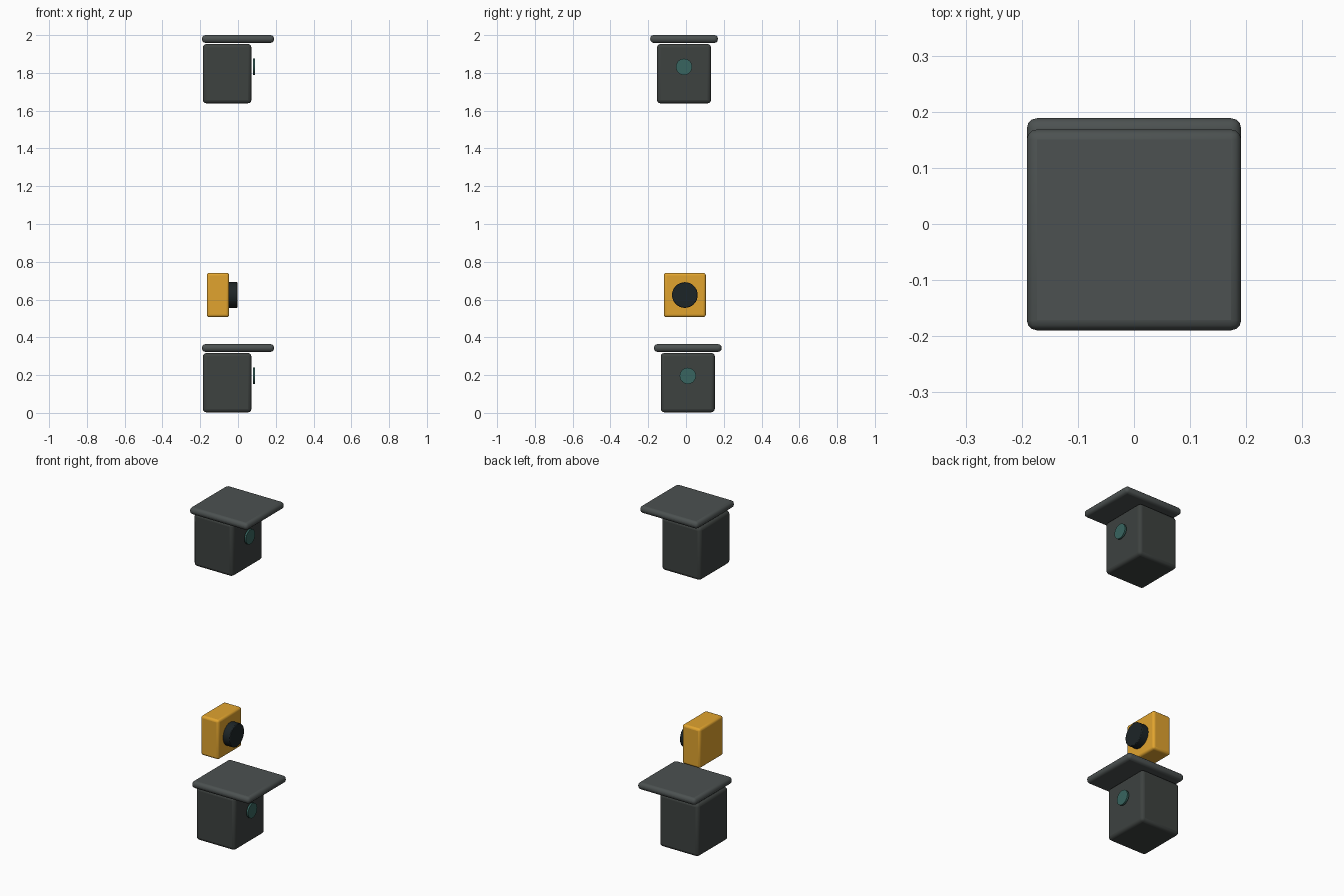
import bpy, math

if "Cube" in bpy.data.objects:
    bpy.data.objects.remove(bpy.data.objects["Cube"])

def material(name, rgb):
    m = bpy.data.materials.new(name)
    m.diffuse_color = (*rgb, 1)
    m.use_nodes = True
    m.node_tree.nodes["Principled BSDF"].inputs["Base Color"].default_value = m.diffuse_color
    return m

HOUSING = material("dark_housing", (0.047, 0.054, 0.051))
HOOD = material("hood_grey", (0.072, 0.083, 0.082))
LENS = material("teal_glass", (0.04, 0.13, 0.115))
YELLOW = material("yellow", (0.75, 0.37, 0.028))
BLACK = material("black", (0.012, 0.018, 0.02))

def finish(ob, name, mat, bevel, segments=3):
    ob.name = name
    ob.data.materials.append(mat)
    bpy.ops.object.transform_apply(location=False, rotation=True, scale=True)
    if bevel:
        b = ob.modifiers.new("bevel", 'BEVEL')
        b.width, b.segments = bevel, segments
        b.limit_method = 'ANGLE'
    bpy.ops.object.shade_smooth_by_angle(angle=math.radians(35))
    return ob

def box(name, lo, hi, mat, bevel):
    bpy.ops.mesh.primitive_cube_add(size=1, location=[(a + b) / 2 for a, b in zip(lo, hi)])
    ob = bpy.context.object
    ob.scale = [b - a for a, b in zip(lo, hi)]
    return finish(ob, name, mat, bevel)

def disc_x(name, x0, x1, y, z, r, mat, bevel=0):
    bpy.ops.mesh.primitive_cylinder_add(vertices=32, radius=r, depth=x1 - x0,
                                        location=((x0 + x1) / 2, y, z),
                                        rotation=(0, math.pi / 2, 0))
    return finish(bpy.context.object, name, mat, bevel, 2)

# Two hooded sensor units, upper and lower
for label, y, z in (("upper", -0.0105, 1.636), ("lower", 0.0095, 0.0)):
    box(label + "_housing", (-0.186, y - 0.143, z + 0.003), (0.071, y + 0.143, z + 0.317), HOUSING, 0.018)
    box(label + "_hood", (-0.191, y - 0.179, z + 0.323), (0.191, y + 0.179, z + 0.364), HOOD, 0.018)
    disc_x(label + "_lens", 0.079, 0.090, y, z + 0.196, 0.043, LENS)

# Yellow push-button box between them
box("button_box", (-0.165, -0.117, 0.507), (-0.047, 0.105, 0.741), YELLOW, 0.013)
disc_x("push_button", -0.055, -0.002, -0.006, 0.624, 0.068, BLACK, 0.004)
